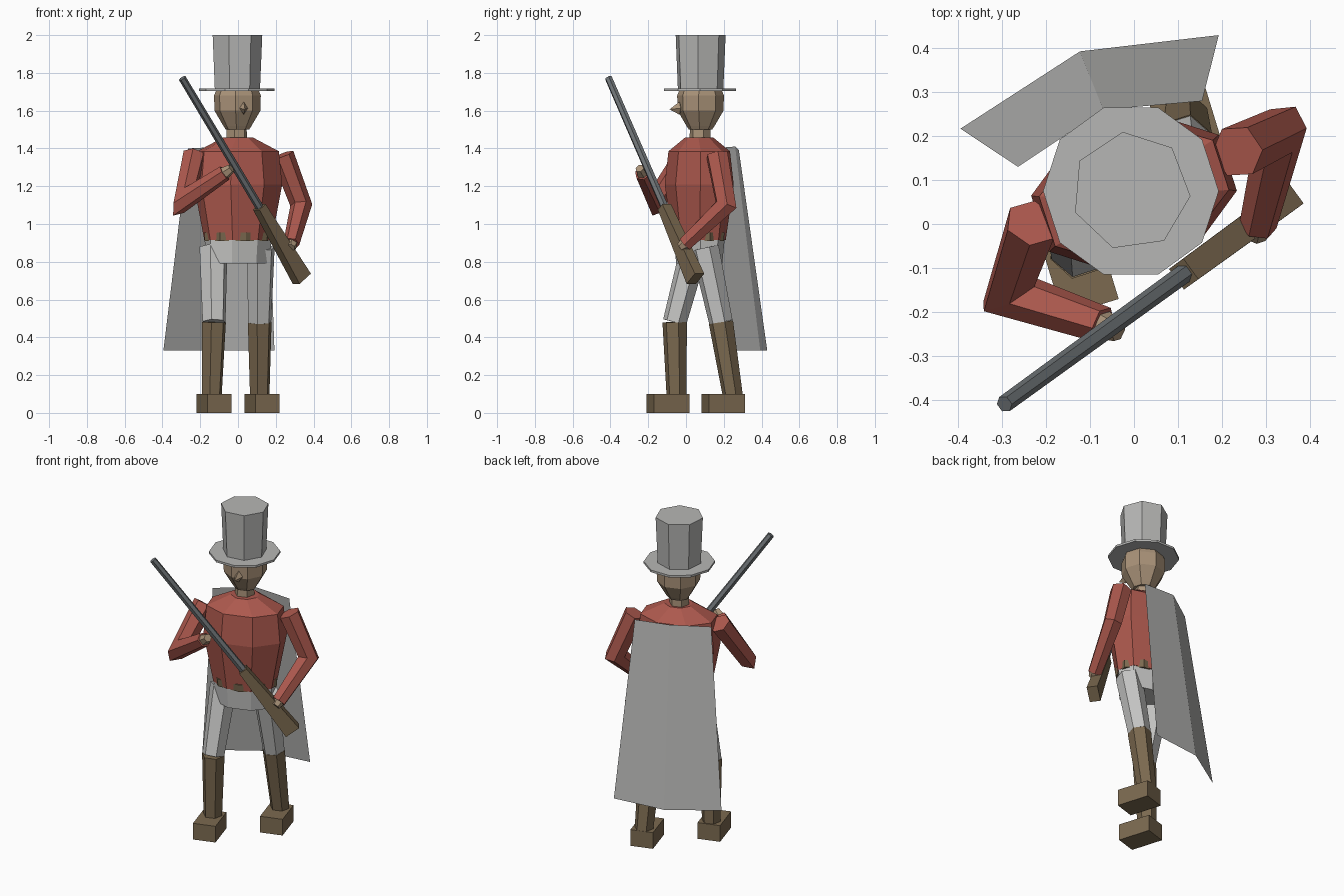
import bpy, bmesh, math
from mathutils import Vector, Matrix

if "Cube" in bpy.data.objects:
    bpy.data.objects.remove(bpy.data.objects["Cube"])

TURN = math.radians(18)                      # the whole body is turned a little
FWD = Vector((math.sin(TURN), -math.cos(TURN), 0))


def mat(name, r, g, b):
    m = bpy.data.materials.new(name)
    m.diffuse_color = (r, g, b, 1)
    m.use_nodes = True
    m.node_tree.nodes["Principled BSDF"].inputs["Base Color"].default_value = m.diffuse_color
    return m


RED = mat("red cloth", .42, .10, .076)
GREY = mat("grey felt", .47, .47, .46)
PALE = mat("pale grey cloth", .56, .56, .55)
BROWN = mat("brown leather", .20, .143, .08)
SKIN = mat("skin", .40, .29, .19)
STEEL = mat("steel", .16, .175, .185)


def finish(name, bm, m, closed=True):
    if closed:
        bmesh.ops.recalc_face_normals(bm, faces=bm.faces)
    me = bpy.data.meshes.new(name)
    bm.to_mesh(me)
    bm.free()
    me.materials.append(m)
    ob = bpy.data.objects.new(name, me)
    bpy.context.collection.objects.link(ob)
    return ob


def skin_rings(name, rings, m):
    """Join rings of points into a capped solid."""
    bm = bmesh.new()
    vs = [[bm.verts.new(p) for p in r] for r in rings]
    n = len(vs[0])
    for a, b in zip(vs, vs[1:]):
        for i in range(n):
            bm.faces.new((a[i], a[(i + 1) % n], b[(i + 1) % n], b[i]))
    bm.faces.new(vs[0])
    bm.faces.new(vs[-1])
    return finish(name, bm, m)


def stack(name, m, cx, cy, n, start, profile, turn=TURN):
    """Upright solid from (z, rx, ry) rows."""
    rings = []
    for z, rx, ry in profile:
        ring = []
        for i in range(n):
            a = math.radians(start) + 2 * math.pi * i / n
            p = Vector((rx * math.cos(a), ry * math.sin(a), 0))
            ring.append(Matrix.Rotation(turn, 3, 'Z') @ p + Vector((cx, cy, z)))
        rings.append(ring)
    return skin_rings(name, rings, m)


def tube(name, m, pts, radii, n=6, ref=FWD, start=0):
    """Faceted tube along points, mitred at bends; radii are (in bend, across)."""
    pts = [Vector(p) for p in pts]
    d = [(b - a).normalized() for a, b in zip(pts, pts[1:])]
    if len(d) > 1:
        ref = d[0].cross(d[1])
    rings = []
    for k, p in enumerate(pts):
        d0, d1 = d[max(k - 1, 0)], d[min(k, len(d) - 1)]
        t = (d0 + d1).normalized()
        side = t.cross(ref).normalized()
        up = side.cross(t)
        stretch = min(1 / max(t.dot(d0), .1), 1.8)
        ra, rb = radii[k]
        ang = [math.radians(start) + 2 * math.pi * i / n for i in range(n)]
        rings.append([p + side * ra * stretch * math.cos(a) + up * rb * math.sin(a) for a in ang])
    return skin_rings(name, rings, m)


# hat
stack("hat_brim", GREY, -.007, .075, 10, 0, [(1.705, .2, .2), (1.718, .2, .2)], 0)
stack("hat_crown", GREY, -.007, .075, 7, 98, [(1.718, .124, .124), (2.0, .136, .136)], 0)

# head, neck, nose
stack("head", SKIN, -.003, .077, 8, 22.5,
      [(1.50, .062, .062), (1.52, .075, .075), (1.60, .122, .122),
       (1.68, .124, .124), (1.71, .112, .112)])
stack("neck", SKIN, -.007, .075, 6, 0, [(1.42, .058, .058), (1.53, .055, .055)])
bm = bmesh.new()
tip, root = Vector((.037, -.087, 1.607)), Vector((.03, -.035, 1.613))
side = Vector((.022, .007, 0))
ring = [bm.verts.new(root + o) for o in (Vector((0, 0, .034)), side, Vector((0, 0, -.034)), -side)]
top, back = bm.verts.new(tip), bm.verts.new(root - FWD * .02)
for i in range(4):
    bm.faces.new((ring[i], ring[(i + 1) % 4], top))
    bm.faces.new((ring[(i + 1) % 4], ring[i], back))
finish("nose", bm, SKIN)

# jacket, belt and hips
stack("jacket", RED, 0, .07, 8, 22.5,
      [(.915, .185, .135), (1.21, .243, .175), (1.385, .225, .155), (1.457, .082, .075)])
stack("belt", BROWN, 0, .07, 8, 0, [(.91, .185, .133), (.955, .188, .138)])
stack("hips", PALE, 0, .07, 8, 22.5, [(.79, .175, .115), (.915, .184, .128)])

# legs: hip, knee, ankle, foot centre
legs = {
    "left": ((-.13, .045, .875), (-.127, -.06, .48), (-.138, -.05, .09), (-.1275, -.095)),
    "right": ((.12, .10, .875), (.115, .185, .48), (.115, .248, .09), (.1275, .1975)),
}
for s, (hip, knee, ankle, foot) in legs.items():
    tube(s + "_thigh", PALE, (hip, knee), ((.078, .075), (.064, .064)))
    tube(s + "_boot", BROWN, (knee, ankle), ((.066, .066), (.054, .054)))
    bm = bmesh.new()
    bmesh.ops.create_cube(bm, size=1, matrix=Matrix.Translation((*foot, .05))
                          @ Matrix.Rotation(math.radians(17), 4, 'Z')
                          @ Matrix.Diagonal((.133, .199, .1, 1)))
    finish(s + "_foot", bm, BROWN)

# arms: shoulder, elbow, wrist, fingertips
arms = {
    "left": ((-.232, .002, 1.365), (-.285, -.16, 1.125), (-.07, -.23, 1.27), (-.035, -.245, 1.295)),
    "right": ((.235, .165, 1.365), (.335, .212, 1.10), (.282, -.005, .895), (.278, -.03, .875)),
}
for s, (sh, el, wr, tip) in arms.items():
    tube(s + "_sleeve", RED, (sh, el, wr), ((.062, .062), (.056, .056), (.043, .043)))
    tube(s + "_hand", SKIN, (wr, tip), ((.034, .034), (.024, .024)))

# long gun
UP = Vector((0, 0, 1))
muzzle, breech, butt = (-.295, -.41, 1.772), (.125, -.105, 1.07), (.338, .05, .71)
q = math.sqrt(2) / 2
tube("gun_barrel", STEEL, (muzzle, breech), ((.02, .02), (.022, .022)), 6, UP)
tube("gun_stock", BROWN, ((.113, -.114, 1.09), butt),
     ((.029 / q, .025 / q), (.031 / q, .046 / q)), 4, UP, 45)

# cape: single thin sheet in two panels
bm = bmesh.new()
hi = [bm.verts.new(p) for p in ((-.264, .13, 1.40), (-.07, .26, 1.41), (.155, .28, 1.39))]
lo = [bm.verts.new(p) for p in ((-.395, .217, .33), (-.123, .393, .33), (.193, .43, .33))]
for i in range(2):
    bm.faces.new((hi[i], hi[i + 1], lo[i + 1], lo[i]))
bmesh.ops.reverse_faces(bm, faces=[f for f in bm.faces if f.normal.y < 0])
bm.normal_update()
for f in bm.faces:
    if f.normal.y < 0:
        f.normal_flip()
finish("cape", bm, GREY, False)
